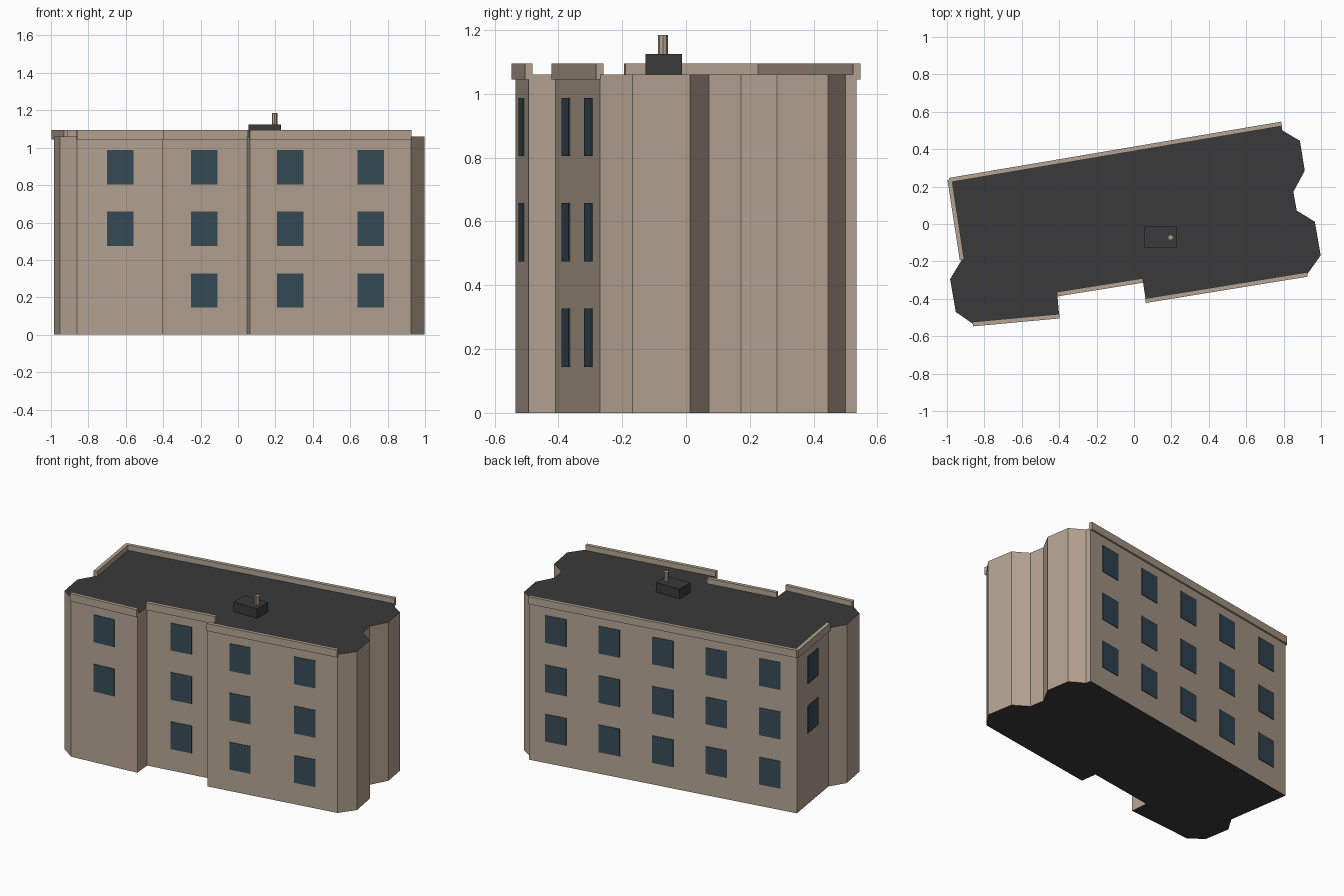
import bpy, bmesh, math
from mathutils import Matrix, Vector

if "Cube" in bpy.data.objects:
    bpy.data.objects.remove(bpy.data.objects["Cube"])

ROOF_Z = 1.06


def material(name, rgb):
    m = bpy.data.materials.new(name)
    m.diffuse_color = (*rgb, 1)
    m.use_nodes = True
    m.node_tree.nodes["Principled BSDF"].inputs["Base Color"].default_value = m.diffuse_color
    return m


STONE = material("tan_stone", (0.46, 0.37, 0.29))
DARK = material("dark_roofing", (0.042, 0.042, 0.042))
GLASS = material("blue_glass", (0.037, 0.07, 0.095))

# Footprint, counter-clockwise from the back left corner
PLAN = [(-0.985, 0.235), (-0.92, -0.19), (-0.983, -0.295), (-0.953, -0.47),
        (-0.86, -0.535), (-0.40, -0.493), (-0.41, -0.375), (0.047, -0.302),
        (0.063, -0.41), (0.925, -0.27), (0.998, -0.168), (0.967, 0.012),
        (0.87, 0.072), (0.852, 0.172), (0.913, 0.285), (0.887, 0.445),
        (0.793, 0.50), (0.787, 0.535)]


def finish(name, bm, mats):
    mesh = bpy.data.meshes.new(name)
    bm.to_mesh(mesh)
    bm.free()
    for m in mats:
        mesh.materials.append(m)
    ob = bpy.data.objects.new(name, mesh)
    bpy.context.collection.objects.link(ob)
    return ob


def add_box(bm, size, matrix):
    bmesh.ops.create_cube(bm, size=1, matrix=matrix @ Matrix.Diagonal((*size, 1)))


def wall_frame(i):
    """Matrix at the foot of wall i: x along it, y inward, z up; and its length."""
    a, b = Vector(PLAN[i]), Vector(PLAN[(i + 1) % len(PLAN)])
    d = b - a
    return Matrix.Translation((*a, 0)) @ Matrix.Rotation(math.atan2(d.y, d.x), 4, 'Z'), d.length


# Building body: extruded footprint, dark roof and underside
bm = bmesh.new()
base = bm.faces.new([bm.verts.new((x, y, 0)) for x, y in PLAN])
top = bmesh.ops.extrude_face_region(bm, geom=[base], use_keep_orig=True)
bmesh.ops.translate(bm, vec=(0, 0, ROOF_Z),
                    verts=[v for v in top["geom"] if isinstance(v, bmesh.types.BMVert)])
bmesh.ops.recalc_face_normals(bm, faces=bm.faces)
for f in bm.faces:
    f.material_index = 1 if abs(f.normal.z) > 0.5 else 0
finish("building_body", bm, [STONE, DARK])

# Dressed walls: name, wall index, window columns, window rows
WALLS = [("left", 0, 1, (1, 2)), ("front_left", 4, 1, (1, 2)),
         ("front_recess", 6, 1, (0, 1, 2)), ("front_right", 8, 2, (0, 1, 2)),
         ("back", 17, 5, (0, 1, 2))]
for name, i, cols, rows in WALLS:
    frame, length = wall_frame(i)
    # Parapet straddling the wall top
    bm = bmesh.new()
    add_box(bm, (length + 0.004, 0.024, 0.05),
            frame @ Matrix.Translation((length / 2, 0, 1.07)))
    finish(name + "_parapet", bm, [STONE])
    # Window plates
    bm = bmesh.new()
    for c in range(cols):
        for r in rows:
            add_box(bm, (0.142, 0.008, 0.183), frame @ Matrix.Translation(
                (length * (c + 0.5) / cols, 0, 0.236 + 0.33 * r)))
    finish(name + "_windows", bm, [GLASS])

# Rooftop plant room
bm = bmesh.new()
add_box(bm, (0.174, 0.114, 0.066), Matrix.Translation((0.144, -0.07, 1.092)))
finish("plant_room", bm, [DARK])

# Vent pipe
bm = bmesh.new()
bmesh.ops.create_cone(bm, cap_ends=True, segments=8, radius1=0.015, radius2=0.015,
                      depth=0.065, matrix=Matrix.Translation((0.196, -0.072, 1.1525)))
finish("vent_pipe", bm, [STONE])
